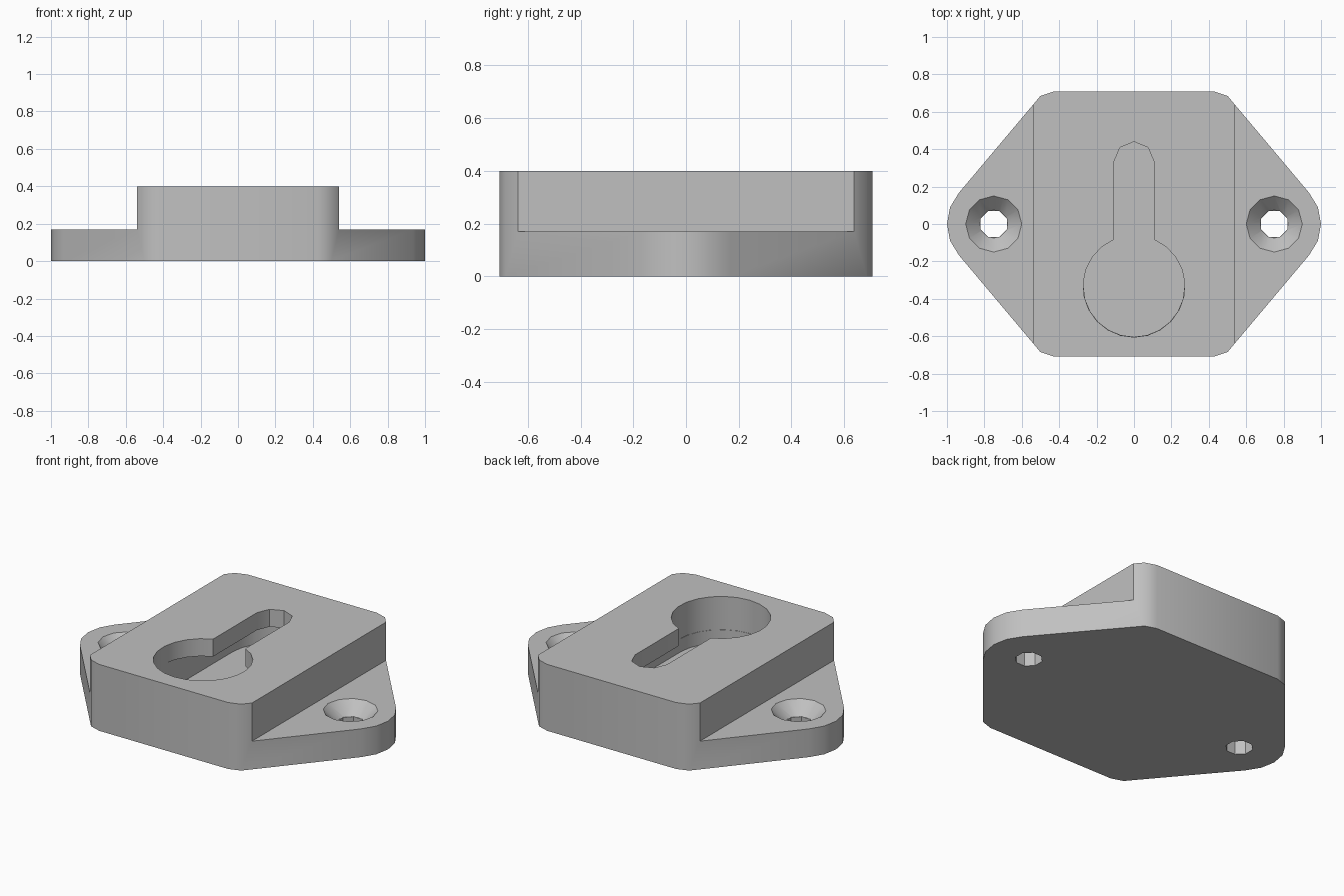
import bpy, bmesh, math

cube = bpy.data.objects.get("Cube")
if cube:
    bpy.data.objects.remove(cube, do_unlink=True)

TOP, FLANGE, FLOOR, LIP = 0.4, 0.17, 0.12, 0.295
HALF_BLOCK, HALF_DEPTH = 0.54, 0.708
HEAD_R, SLOT_R, SLOT_Y = 0.272, 0.107, 0.333
HOLE_X = 0.75


def arc(cx, cy, r, start, end, steps):
    """Points on an arc, angles in degrees."""
    angles = [math.radians(start + (end - start) * i / steps) for i in range(steps + 1)]
    return [(cx + r * math.cos(a), cy + r * math.sin(a)) for a in angles]


def prism(name, points, z0, z1, taper=None):
    """Closed profile extruded upward; taper scales the top about its centre."""
    bm = bmesh.new()
    face = bm.faces.new([bm.verts.new((x, y, z0)) for x, y in points])
    grown = bmesh.ops.extrude_face_region(bm, geom=[face])["geom"]
    for v in [g for g in grown if isinstance(g, bmesh.types.BMVert)]:
        v.co.z = z1
        if taper:
            cx, scale = taper
            v.co.x = cx + (v.co.x - cx) * scale
            v.co.y *= scale
    bmesh.ops.recalc_face_normals(bm, faces=bm.faces)
    mesh = bpy.data.meshes.new(name)
    bm.to_mesh(mesh)
    bm.free()
    obj = bpy.data.objects.new(name, mesh)
    bpy.context.collection.objects.link(obj)
    return obj


def cut(target, cutter):
    """Subtract the cutter, then discard it."""
    mod = target.modifiers.new("cut", "BOOLEAN")
    mod.operation, mod.solver, mod.object = "DIFFERENCE", "EXACT", cutter
    bpy.context.view_layer.objects.active = target
    bpy.ops.object.modifier_apply(modifier=mod.name)
    bpy.data.objects.remove(cutter, do_unlink=True)


# Six-sided body with rounded corners
corner = [(0.5, 0.685), (0.43, HALF_DEPTH)]
right = arc(HOLE_X, 0, 0.25, -42, 42, 4) + corner
left = [(-x, y) for x, y in reversed(corner)] + arc(-HOLE_X, 0, 0.25, 138, 222, 4)
front = [(-x, -y) for x, y in corner] + [(x, -y) for x, y in reversed(corner)]
body = prism("mounting_body", right + left + front, 0, TOP)

# Step down to the two flanges, with countersunk screw holes
for side in (-1, 1):
    a, b = sorted((side * HALF_BLOCK, side * 1.2))
    cut(body, prism("flange_cutter", [(a, -1), (b, -1), (b, 1), (a, 1)], FLANGE, 1))
    hx = side * HOLE_X
    cut(body, prism("hole_cutter", arc(hx, 0, 0.076, 22.5, 337.5, 7), -0.1, 0.3))
    cut(body, prism("countersink_cutter", arc(hx, 0, 0.075, 0, 330, 11),
                    FLANGE - 0.075, FLANGE + 0.01, (hx, 0.16 / 0.075)))

# Hidden wide channel under the lip
r = HEAD_R - 0.002
channel = arc(0, SLOT_Y, r, 0, 180, 12) + arc(0, -SLOT_Y, r, 180, 360, 12)
cut(body, prism("channel_cutter", channel, FLOOR, LIP))

# Keyhole opening through the top
neck = math.degrees(math.acos(SLOT_R / HEAD_R))
keyhole = arc(0, SLOT_Y, SLOT_R, 0, 180, 4) + arc(0, -SLOT_Y, HEAD_R, 180 - neck, 360 + neck, 20)
cut(body, prism("keyhole_cutter", keyhole, 0.2, 0.6))

# Plain grey plastic
grey = bpy.data.materials.new("grey_plastic")
grey.use_nodes = True
color = (0.53, 0.53, 0.53, 1)
grey.diffuse_color = color
grey.node_tree.nodes["Principled BSDF"].inputs["Base Color"].default_value = color
body.data.materials.clear()
body.data.materials.append(grey)

# Smooth rounded corners, crisp edges
bpy.ops.object.select_all(action="DESELECT")
body.select_set(True)
bpy.context.view_layer.objects.active = body
bpy.ops.object.shade_smooth_by_angle(angle=math.radians(34))
